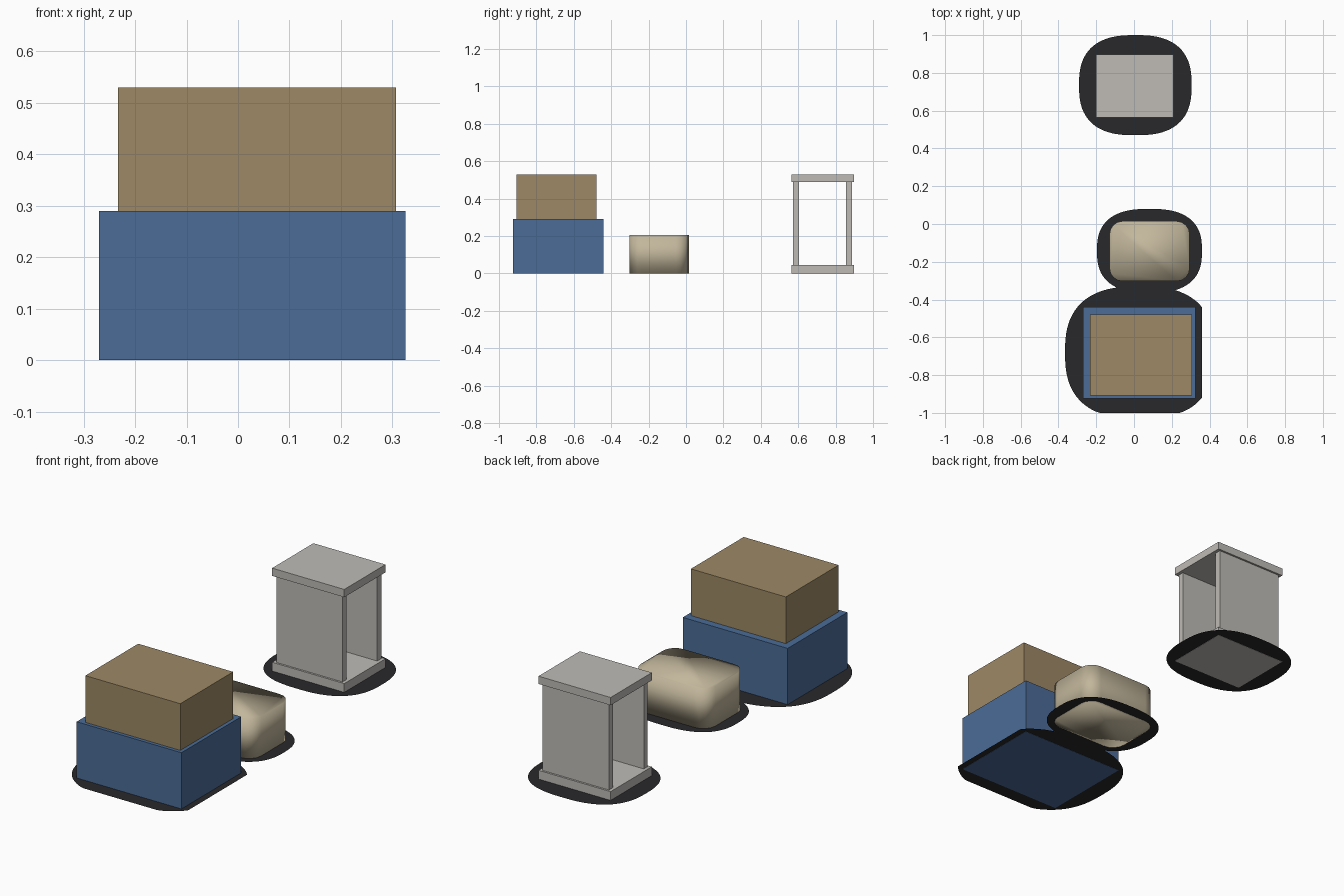
import bpy, bmesh, math

if "Cube" in bpy.data.objects:
    bpy.data.objects.remove(bpy.data.objects["Cube"])


def material(name, rgb):
    m = bpy.data.materials.new(name)
    m.diffuse_color = (*rgb, 1)
    m.use_nodes = True
    m.node_tree.nodes["Principled BSDF"].inputs["Base Color"].default_value = m.diffuse_color
    return m


BLUE = material("blue", (0.07, 0.15, 0.31))
TAN = material("tan", (0.34, 0.25, 0.13))
SAND = material("sand", (0.54, 0.47, 0.33))
DARK = material("dark", (0.022, 0.022, 0.025))
PALE = material("pale_grey", (0.52, 0.50, 0.47))


def finish(name, bm, mat):
    bmesh.ops.recalc_face_normals(bm, faces=bm.faces)
    me = bpy.data.meshes.new(name)
    bm.to_mesh(me)
    bm.free()
    me.materials.append(mat)
    ob = bpy.data.objects.new(name, me)
    bpy.context.collection.objects.link(ob)
    return ob


def box(name, x, y, z, mat, radius=0):
    """Box between (min, max) pairs; radius rounds the vertical edges."""
    bm = bmesh.new()
    bmesh.ops.create_cube(bm, size=1)
    for v in bm.verts:
        v.co = [lo + (c + 0.5) * (hi - lo) for c, (lo, hi) in zip(v.co, (x, y, z))]
    if radius:
        upright = [e for e in bm.edges
                   if abs(e.verts[0].co.z - e.verts[1].co.z) > 0.01]
        bmesh.ops.bevel(bm, geom=upright, offset=radius, segments=4,
                        profile=0.5, affect='EDGES')
        for f in bm.faces:
            f.smooth = True
    return finish(name, bm, mat)


def ground_patch(name, cx, cy, rx, ry, n=2.6, xmax=9, ymin=-9):
    """Flat superellipse, trimmed at the edges of the model."""
    bm = bmesh.new()
    verts = []
    for i in range(96):
        a = 2 * math.pi * i / 96
        c, s = math.cos(a), math.sin(a)
        x = cx + rx * math.copysign(abs(c) ** (2 / n), c)
        y = cy + ry * math.copysign(abs(s) ** (2 / n), s)
        verts.append(bm.verts.new((min(x, xmax), max(y, ymin), 0.001)))
    bmesh.ops.remove_doubles(bm, verts=verts, dist=1e-6)
    bm.faces.new([v for v in verts if v.is_valid])
    ob = finish(name, bm, DARK)
    if ob.data.polygons[0].normal.z < 0:
        ob.data.flip_normals()
    return ob


# Stacked boxes at the front
box("lower_box", (-0.27, 0.326), (-0.925, -0.44), (0, 0.29), BLUE)
box("upper_box", (-0.233, 0.307), (-0.907, -0.478), (0.29, 0.53), TAN)
ground_patch("front_patch", 0.03, -0.68, 0.395, 0.35, xmax=0.36, ymin=-1.0)

# Soft rounded bundle in the middle
box("bundle", (-0.13, 0.295), (-0.303, 0.015), (0, 0.206), SAND, radius=0.07)
ground_patch("middle_patch", 0.082, -0.142, 0.278, 0.222)

# Open frame at the back: two slabs joined by two walls
for name, z in (("frame_base", (0, 0.046)), ("frame_top", (0.49, 0.53))):
    box(name, (-0.2, 0.21), (0.563, 0.898), z, PALE)
for name, y in (("frame_front_wall", (0.573, 0.604)), ("frame_back_wall", (0.855, 0.888))):
    box(name, (-0.183, 0.193), y, (0.046, 0.49), PALE)
ground_patch("back_patch", 0.007, 0.735, 0.298, 0.265)
